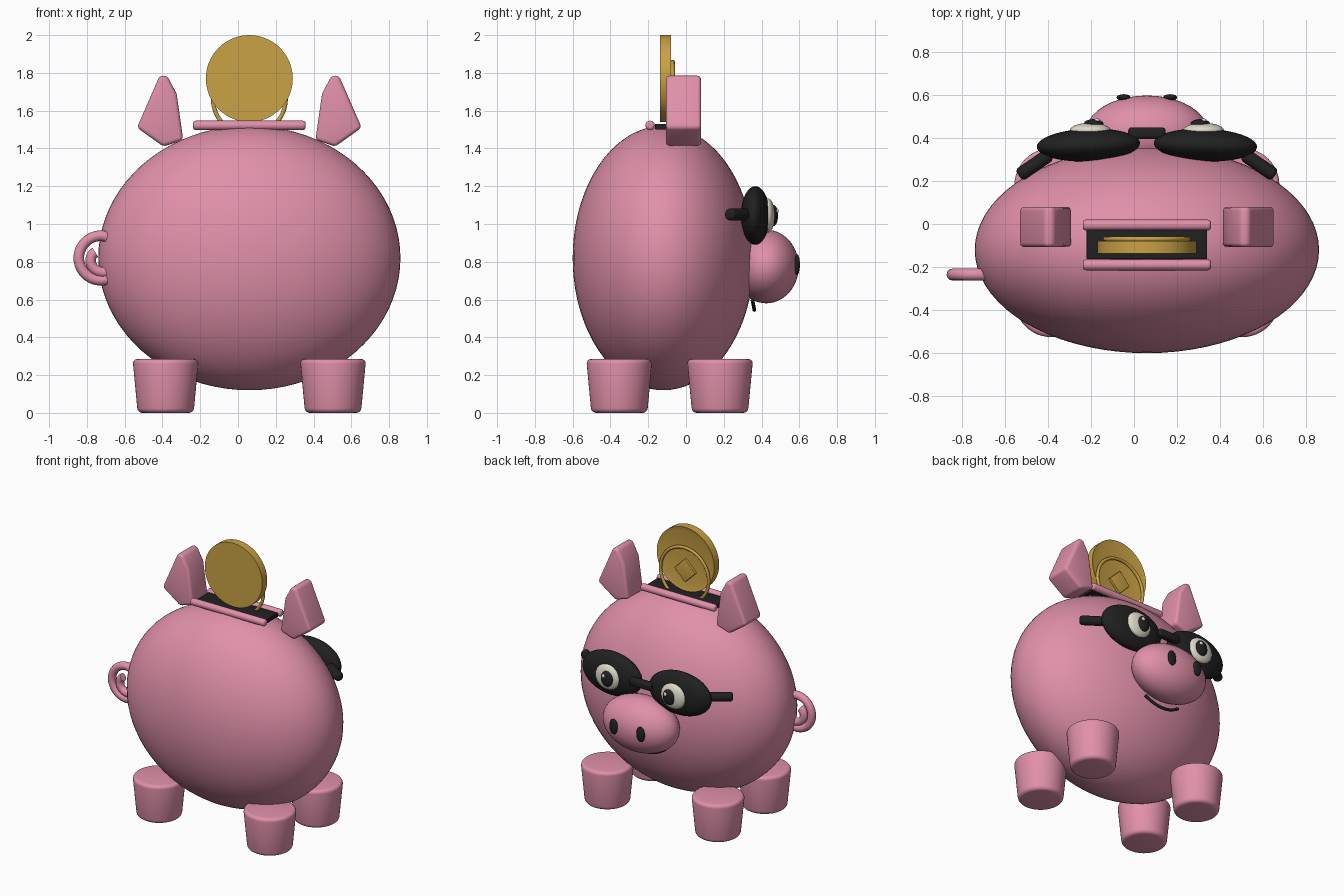
import bpy, bmesh, math
from mathutils import Vector

if "Cube" in bpy.data.objects:
    bpy.data.objects.remove(bpy.data.objects["Cube"])

CX = 0.06  # mirror axis of the pig


def material(name, rgb):
    m = bpy.data.materials.new(name)
    m.diffuse_color = (*rgb, 1)
    m.use_nodes = True
    m.node_tree.nodes["Principled BSDF"].inputs["Base Color"].default_value = m.diffuse_color
    return m


PINK = material("pink", (0.75, 0.28, 0.40))
BLACK = material("black", (0.015, 0.015, 0.015))
WHITE = material("cream_white", (0.75, 0.71, 0.60))
GOLD = material("gold", (0.59, 0.36, 0.06))


def finish(ob, name, mat, bevel=0, segments=4):
    ob.name = name
    ob.data.materials.clear()
    ob.data.materials.append(mat)
    if bevel:
        b = ob.modifiers.new("bevel", "BEVEL")
        b.width, b.segments = bevel, segments
        b.limit_method = 'ANGLE'
    bpy.ops.object.select_all(action='DESELECT')
    ob.select_set(True)
    bpy.context.view_layer.objects.active = ob
    if bevel:
        bpy.ops.object.modifier_apply(modifier="bevel")
    bpy.ops.object.shade_smooth_by_angle(angle=math.radians(40))
    return ob


def ellipsoid(name, mat, loc, radii, segs=40, rings=24, rot=(0, 0, 0)):
    bpy.ops.mesh.primitive_uv_sphere_add(segments=segs, ring_count=rings, location=loc, rotation=rot)
    ob = bpy.context.object
    ob.scale = radii
    return finish(ob, name, mat)


def box(name, mat, loc, size, bevel):
    bpy.ops.mesh.primitive_cube_add(size=1, location=loc)
    ob = bpy.context.object
    ob.scale = size
    bpy.ops.object.transform_apply(location=False, rotation=False, scale=True)
    return finish(ob, name, mat, bevel)


def rod(name, mat, a, b, r):
    a, b = Vector(a), Vector(b)
    d = b - a
    bpy.ops.mesh.primitive_cylinder_add(vertices=24, radius=r, depth=d.length, location=(a + b) / 2,
                                        rotation=d.to_track_quat('Z', 'Y').to_euler())
    return finish(bpy.context.object, name, mat, r * 0.6)


def tube(name, mat, points, r):
    cu = bpy.data.curves.new(name, 'CURVE')
    cu.dimensions = '3D'
    cu.bevel_depth, cu.bevel_resolution, cu.use_fill_caps = r, 4, True
    sp = cu.splines.new('POLY')
    sp.points.add(len(points) - 1)
    for p, co in zip(sp.points, points):
        p.co = (*co, 1)
    ob = bpy.data.objects.new(name, cu)
    bpy.context.collection.objects.link(ob)
    bpy.ops.object.select_all(action='DESELECT')
    ob.select_set(True)
    bpy.context.view_layer.objects.active = ob
    bpy.ops.object.convert(target='MESH')
    return finish(bpy.context.object, name, mat)


def prism(name, mat, outline, y0, y1, bevel):
    # extrude an x-z outline along y
    bm = bmesh.new()
    f = bm.faces.new([bm.verts.new((x, y0, z)) for x, z in outline])
    ext = bmesh.ops.extrude_face_region(bm, geom=[f])
    bmesh.ops.translate(bm, vec=(0, y1 - y0, 0),
                        verts=[v for v in ext["geom"] if isinstance(v, bmesh.types.BMVert)])
    bmesh.ops.recalc_face_normals(bm, faces=bm.faces)
    me = bpy.data.meshes.new(name)
    bm.to_mesh(me)
    bm.free()
    ob = bpy.data.objects.new(name, me)
    bpy.context.collection.objects.link(ob)
    return finish(ob, name, mat, bevel)


# body and snout
ellipsoid("body", PINK, (CX, -0.12, 0.82), (0.80, 0.48, 0.70), 72, 40)
ellipsoid("snout", PINK, (CX, 0.425, 0.775), (0.285, 0.172, 0.195))

# legs: tapered, wider at the top
for x in (CX - 0.443, CX + 0.443):
    for y in (-0.353, 0.18):
        bpy.ops.mesh.primitive_cone_add(vertices=48, radius1=0.148, radius2=0.175, depth=0.285,
                                        location=(x, y, 0.1425))
        finish(bpy.context.object, "leg", PINK, 0.025)

for s, side in ((-1, "left"), (1, "right")):
    # ear
    ear = [(-0.455, 1.41), (-0.595, 1.51), (-0.475, 1.785), (-0.435, 1.785), (-0.385, 1.69), (-0.35, 1.445)]
    prism(side + "_ear", PINK, [(CX - s * x, z) for x, z in ear], -0.107, 0.08, 0.032)
    # glasses lens and arm
    ellipsoid(side + "_lens", BLACK, (CX + s * 0.272, 0.367, 1.045), (0.24, 0.076, 0.155),
              rot=(0, 0, -s * 0.04))
    rod(side + "_glasses_arm", BLACK, (CX + s * 0.45, 0.325, 1.05), (CX + s * 0.595, 0.225, 1.05), 0.032)
    # eye
    ellipsoid(side + "_eye_white", WHITE, (CX + s * 0.263, 0.435, 1.045), (0.095, 0.035, 0.09))
    ellipsoid(side + "_pupil", BLACK, (CX + s * 0.248, 0.465, 1.045), (0.046, 0.022, 0.055))
    ellipsoid(side + "_eye_glint", WHITE, (CX + s * 0.248 + 0.016, 0.481, 1.068), (0.014, 0.009, 0.014), 16, 10)
    # nostril
    ellipsoid(side + "_nostril", BLACK, (CX + s * 0.108, 0.588, 0.785), (0.033, 0.015, 0.055), 24, 14)

# glasses bridge
box("glasses_bridge", BLACK, (CX, 0.422, 1.06), (0.175, 0.055, 0.055), 0.018)

# smile under the snout
smile = []
for i in range(17):
    t = -1 + i / 8
    smile.append((CX + 0.14 * t, 0.362 - 0.01 * t * t, 0.545 + 0.05 * t * t))
tube("smile", BLACK, smile, 0.01)

# curly tail
tail = []
for i in range(61):
    t = i / 60
    a = math.radians(-65 - 520 * t)
    r = 0.118 - 0.075 * max(0, t - 0.4) / 0.6
    tail.append((-0.725 + r * math.cos(a), -0.235, 0.82 + r * math.sin(a)))
tube("tail", PINK, tail, 0.028)

# coin slot with two rails
box("coin_slot", BLACK, (CX, -0.095, 1.515), (0.56, 0.137, 0.03), 0.004)
for y in (-0.19, -0.005):
    rod("slot_rail", PINK, (CX - 0.298, y, 1.522), (CX + 0.298, y, 1.522), 0.025)

# coin with a recessed back face
bpy.ops.mesh.primitive_cylinder_add(vertices=64, radius=0.23, depth=0.057, location=(CX, -0.1085, 1.77),
                                    rotation=(-math.pi / 2, 0, 0))
coin = bpy.context.object
bm = bmesh.new()
bm.from_mesh(coin.data)
back = [f for f in bm.faces if f.normal.z > 0.9]
bmesh.ops.inset_region(bm, faces=back, thickness=0.03, depth=0)
bmesh.ops.translate(bm, vec=(0, 0, -0.008), verts=back[0].verts)
bm.to_mesh(coin.data)
bm.free()
finish(coin, "coin", GOLD)

# thin ring and diamond on the coin's back
bpy.ops.mesh.primitive_torus_add(major_radius=0.193, minor_radius=0.011, major_segments=64, minor_segments=12,
                                 location=(CX, -0.07, 1.665), rotation=(math.pi / 2, 0, 0))
finish(bpy.context.object, "coin_ring", GOLD)
prism("coin_diamond", GOLD, [(CX - 0.085, 1.69), (CX, 1.605), (CX + 0.085, 1.69), (CX, 1.775)],
      -0.095, -0.07, 0.004)
